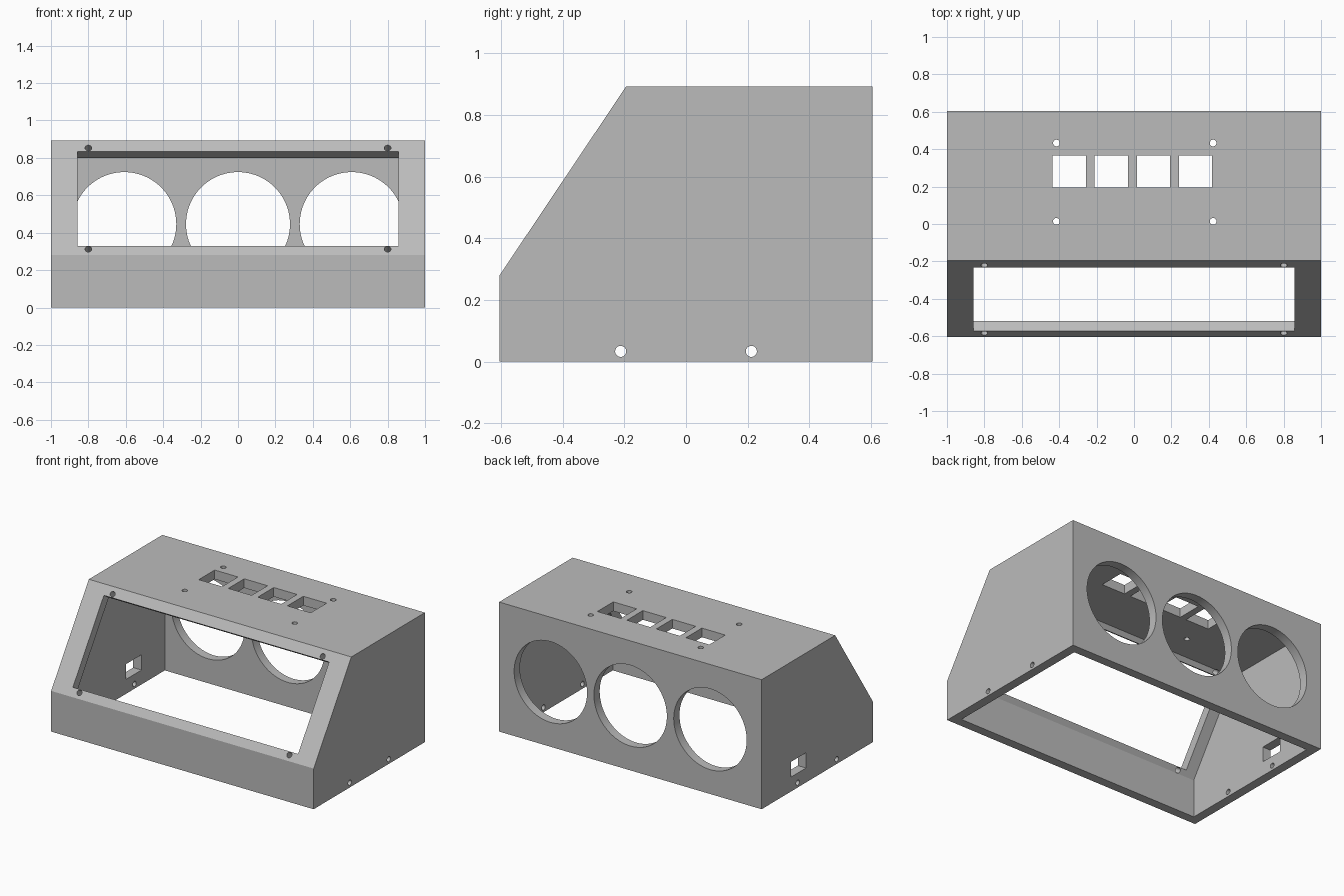
import bpy, bmesh, math
from mathutils import Matrix, Vector

cube = bpy.data.objects.get("Cube")
if cube:
    bpy.data.objects.remove(cube, do_unlink=True)

HALF_X, HALF_Y, HEIGHT, WALL = 1.0, 0.605, 0.892, 0.063
LIP_Z, RIDGE_Y = 0.28, -0.195
HOLE = 0.018

# Direction up the sloped panel and its outward normal
slope = Vector((0, RIDGE_Y + HALF_Y, HEIGHT - LIP_Z))
panel_length = slope.length
slope.normalize()
outward = Vector((0, -slope.z, slope.y))


def make_object(name, bm):
    bmesh.ops.recalc_face_normals(bm, faces=bm.faces)
    mesh = bpy.data.meshes.new(name)
    bm.to_mesh(mesh)
    bm.free()
    obj = bpy.data.objects.new(name, mesh)
    bpy.context.collection.objects.link(obj)
    return obj


def prism(name, profile, half_width):
    """Extrude a (y, z) profile along x."""
    bm = bmesh.new()
    face = bm.faces.new([bm.verts.new((-half_width, y, z)) for y, z in profile])
    out = bmesh.ops.extrude_face_region(bm, geom=[face])
    verts = [v for v in out["geom"] if isinstance(v, bmesh.types.BMVert)]
    bmesh.ops.translate(bm, verts=verts, vec=(2 * half_width, 0, 0))
    return make_object(name, bm)


def add_box(bm, centre, size, turn=Matrix()):
    matrix = Matrix.Translation(centre) @ turn @ Matrix.Diagonal((*size, 1))
    bmesh.ops.create_cube(bm, size=1, matrix=matrix)


def add_drill(bm, centre, axis, radius, depth, sides=32):
    turn = Vector((0, 0, 1)).rotation_difference(Vector(axis)).to_matrix().to_4x4()
    bmesh.ops.create_cone(bm, cap_ends=True, segments=sides, radius1=radius,
                          radius2=radius, depth=depth,
                          matrix=Matrix.Translation(centre) @ turn)


def subtract(obj, cutter):
    mod = obj.modifiers.new("cut", 'BOOLEAN')
    mod.operation, mod.solver, mod.object = 'DIFFERENCE', 'EXACT', cutter
    bpy.context.view_layer.objects.active = obj
    bpy.ops.object.modifier_apply(modifier=mod.name)
    bpy.data.objects.remove(cutter, do_unlink=True)


# Outer body with sloped front
housing = prism("housing", [(-HALF_Y, 0), (HALF_Y, 0), (HALF_Y, HEIGHT),
                            (RIDGE_Y, HEIGHT), (-HALF_Y, LIP_Z)], HALF_X)

# Cavity, open underneath, with an even wall
inner_y, inner_top = HALF_Y - WALL, HEIGHT - WALL
on_panel = Vector((0, -HALF_Y, LIP_Z)) - outward * WALL
ridge = on_panel.y + (inner_top - on_panel.z) * slope.y / slope.z
lip = on_panel.z + (-inner_y - on_panel.y) * slope.z / slope.y
subtract(housing, prism("cavity", [(-inner_y, -0.1), (inner_y, -0.1), (inner_y, inner_top),
                                   (ridge, inner_top), (-inner_y, lip)], HALF_X - WALL))

cuts = bmesh.new()


def panel_point(x, z):
    return Vector((x, -HALF_Y + (z - LIP_Z) * slope.y / slope.z, z))


# Display window and its four screw holes
tilt = Matrix.Rotation(-math.atan2(slope.y, slope.z), 4, 'X')
low, high = panel_point(0, 0.33), panel_point(0, 0.834)
add_box(cuts, (low + high) / 2, (1.716, 0.2, (high - low).length), tilt)
for x in (-0.8, 0.8):
    for z in (0.312, 0.853):
        add_drill(cuts, panel_point(x, z), outward, HOLE, 0.2)

# Three round openings in the back
for x in (-0.608, 0, 0.608):
    add_drill(cuts, (x, HALF_Y, HEIGHT / 2), (0, 1, 0), 0.278, 0.2, 96)

# Row of four switch openings in the top, with screw holes around them
for i in range(4):
    add_box(cuts, (-0.346 + i * 0.225, 0.281, HEIGHT), (0.178, 0.173, 0.2))
for x in (-0.415, 0.423):
    for y in (0.014, 0.433):
        add_drill(cuts, (x, y, HEIGHT), (0, 0, 1), HOLE, 0.2)

# Side screw holes and the socket opening
for x in (-HALF_X, HALF_X):
    for y in (-0.212, 0.212):
        add_drill(cuts, (x, y, 0.033), (1, 0, 0), HOLE, 0.2)
add_box(cuts, (-HALF_X, 0.205, 0.152), (0.2, 0.166, 0.105))

subtract(housing, make_object("openings", cuts))

# Finish
grey = bpy.data.materials.new("plain grey")
grey.use_nodes = True
colour = (0.5, 0.5, 0.5, 1)
grey.diffuse_color = colour
grey.node_tree.nodes["Principled BSDF"].inputs["Base Color"].default_value = colour
housing.data.materials.clear()
housing.data.materials.append(grey)
for face in housing.data.polygons:
    face.material_index = 0
bpy.ops.object.select_all(action='DESELECT')
housing.select_set(True)
bpy.context.view_layer.objects.active = housing
bpy.ops.object.shade_smooth_by_angle(angle=math.radians(30))
